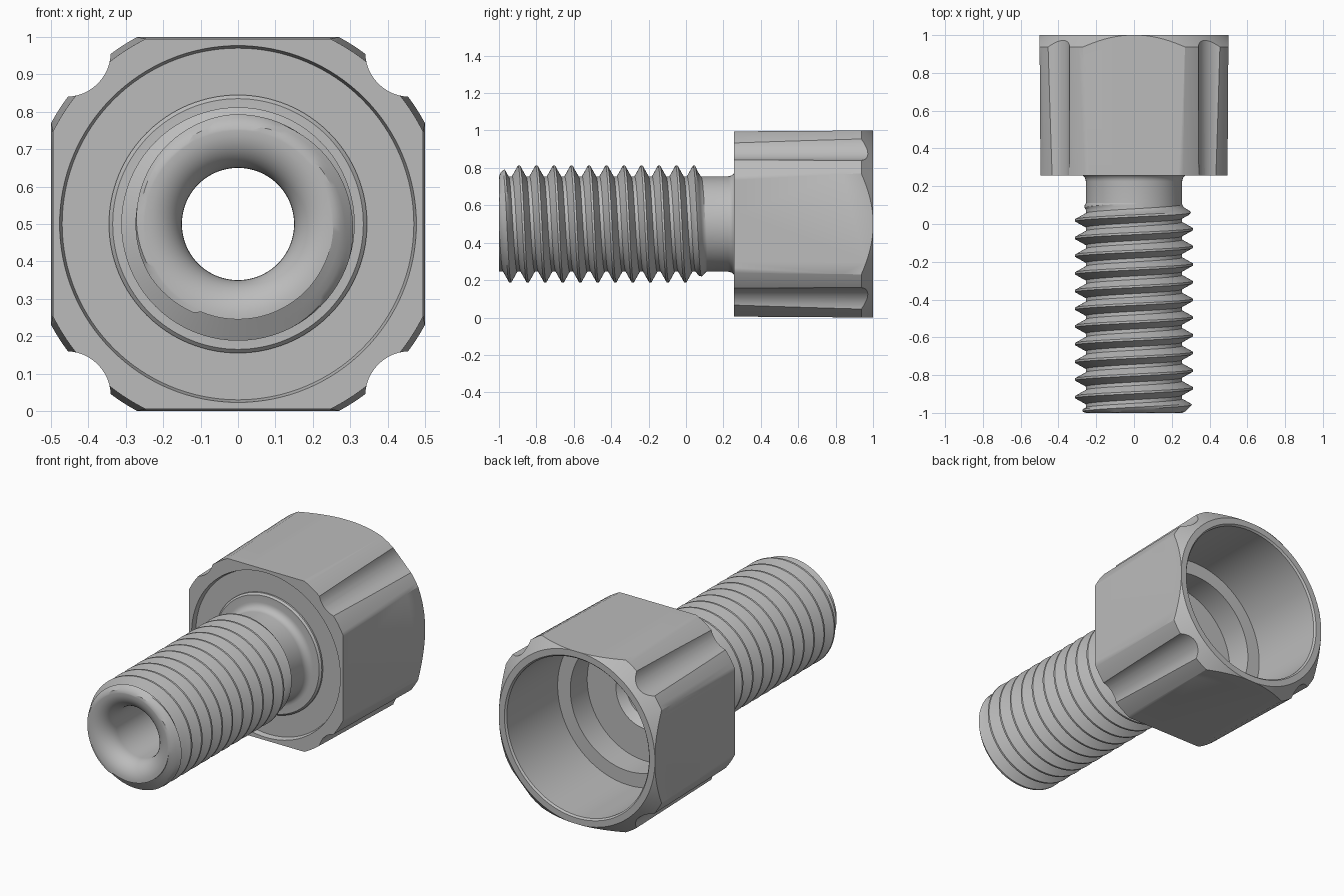
import bpy, bmesh, math

cube = bpy.data.objects.get("Cube")
if cube:
    bpy.data.objects.remove(cube, do_unlink=True)

AXIS_Z = 0.5
ROOT, CREST, BORE = 0.255, 0.312, 0.15
FRONT, NECK = -1.0, 0.11

steel = bpy.data.materials.new("grey_steel")
steel.use_nodes = True
colour = (0.5, 0.5, 0.5, 1)
steel.diffuse_color = colour
steel.node_tree.nodes["Principled BSDF"].inputs["Base Color"].default_value = colour


def polar(r, y, angle):
    return (r * math.sin(angle), y, AXIS_Z + r * math.cos(angle))


def lathe(bm, profile, steps, closed):
    """Revolve (radius, y) points around the long axis."""
    rings = [[bm.verts.new(polar(r, y, math.tau * i / steps)) for i in range(steps)]
             for r, y in profile]
    pairs = list(zip(rings, rings[1:]))
    if closed:
        pairs.append((rings[-1], rings[0]))
    for a, b in pairs:
        for i in range(steps):
            j = (i + 1) % steps
            bm.faces.new((a[i], a[j], b[j], b[i]))


def finish(bm, name):
    bmesh.ops.remove_doubles(bm, verts=bm.verts, dist=1e-5)
    bmesh.ops.recalc_face_normals(bm, faces=bm.faces)
    mesh = bpy.data.meshes.new(name)
    bm.to_mesh(mesh)
    bm.free()
    mesh.materials.append(steel)
    obj = bpy.data.objects.new(name, mesh)
    bpy.context.collection.objects.link(obj)
    return obj


def activate(obj):
    bpy.ops.object.select_all(action="DESELECT")
    obj.select_set(True)
    bpy.context.view_layer.objects.active = obj


def cut(obj, cutter, operation):
    mod = obj.modifiers.new("cut", "BOOLEAN")
    mod.operation, mod.object, mod.solver = operation, cutter, "EXACT"
    activate(obj)
    bpy.ops.object.modifier_apply(modifier=mod.name)
    bpy.data.objects.remove(cutter, do_unlink=True)


# Socket head: turned body with neck fillet, face recess and stepped cavity
neck_fillet = [(0.295 - 0.04 * math.cos(a), 0.225 + 0.04 * math.sin(a))
               for a in (math.pi / 2 * k / 6 for k in range(7))]
profile = [(BORE, NECK), (ROOT, NECK)] + neck_fillet + [
    (0.335, 0.265), (0.345, 0.275), (0.345, 0.285), (0.47, 0.285), (0.477, 0.256),
    (0.553, 0.256), (0.568, 0.937), (0.501, 1), (0.465, 1), (0.456, 0.99),
    (0.456, 0.525), (0.375, 0.525), (0.375, 0.37), (0.19, 0.37), (BORE, 0.33)]
bm = bmesh.new()
lathe(bm, profile, 128, True)
head = finish(bm, "socket_head")

# Four flats with a slight draft
bm = bmesh.new()
bmesh.ops.create_cube(bm, size=2)
for v in bm.verts:
    y, half = (1.1, 0.5007) if v.co.y > 0 else (0, 0.4933)
    v.co = (v.co.x * half, y, AXIS_Z + v.co.z * half)
cut(head, finish(bm, "flats_cutter"), "INTERSECT")

# Grip grooves along the corners
for sx in (-1, 1):
    for sz in (-1, 1):
        bm = bmesh.new()
        bmesh.ops.create_cone(bm, cap_ends=True, segments=48, radius1=0.12,
                              radius2=0.12, depth=1.2)
        for v in bm.verts:
            x, y, z = v.co
            v.co = (0.46 * sx + x, 0.65 + z, AXIS_Z + 0.46 * sz + y)
        cut(head, finish(bm, "groove_cutter"), "DIFFERENCE")

# Threaded stud: bore with a rounded mouth
bm = bmesh.new()
STEPS = 80
mouth = [(0.25 - 0.1 * math.cos(a), -0.9 - 0.1 * math.sin(a))
         for a in (math.pi / 2 * k / 10 for k in range(11))]
lathe(bm, [(BORE, NECK)] + mouth + [(ROOT, FRONT)], STEPS, False)

# Helical ridge, chamfered at the tip and fading into the neck
PITCH, CREST_Y = 0.0936, -0.893
half_base, half_crest = 0.4, 0.06
section = [(-0.5, 0)]
section += [(-half_base + (half_base - half_crest) * t, t) for t in (0, 1 / 3, 2 / 3, 1)]
section += [(-f, h) for f, h in reversed(section)]


def thread_point(step, f, h):
    y = CREST_Y + PITCH * (step / STEPS + f)
    if y <= FRONT or y >= NECK:
        y, r = min(max(y, FRONT), NECK), ROOT
    else:
        fade = min(1, (NECK - y) / 0.06)
        r = min(ROOT + (CREST - ROOT) * h * fade, 0.265 + y - FRONT)
    return polar(r, y, math.tau * step / STEPS)


rows = [[bm.verts.new(thread_point(s, f, h)) for f, h in section]
        for s in range(-3 * STEPS, 12 * STEPS + 1)]
for a, b in zip(rows, rows[1:]):
    for k in range(len(section) - 1):
        bm.faces.new((a[k], a[k + 1], b[k + 1], b[k]))
bmesh.ops.remove_doubles(bm, verts=bm.verts, dist=1e-5)
bmesh.ops.dissolve_degenerate(bm, dist=1e-5, edges=bm.edges)
stud = finish(bm, "threaded_stud")

for obj in (head, stud):
    activate(obj)
    bpy.ops.object.shade_smooth_by_angle(angle=math.radians(28))
